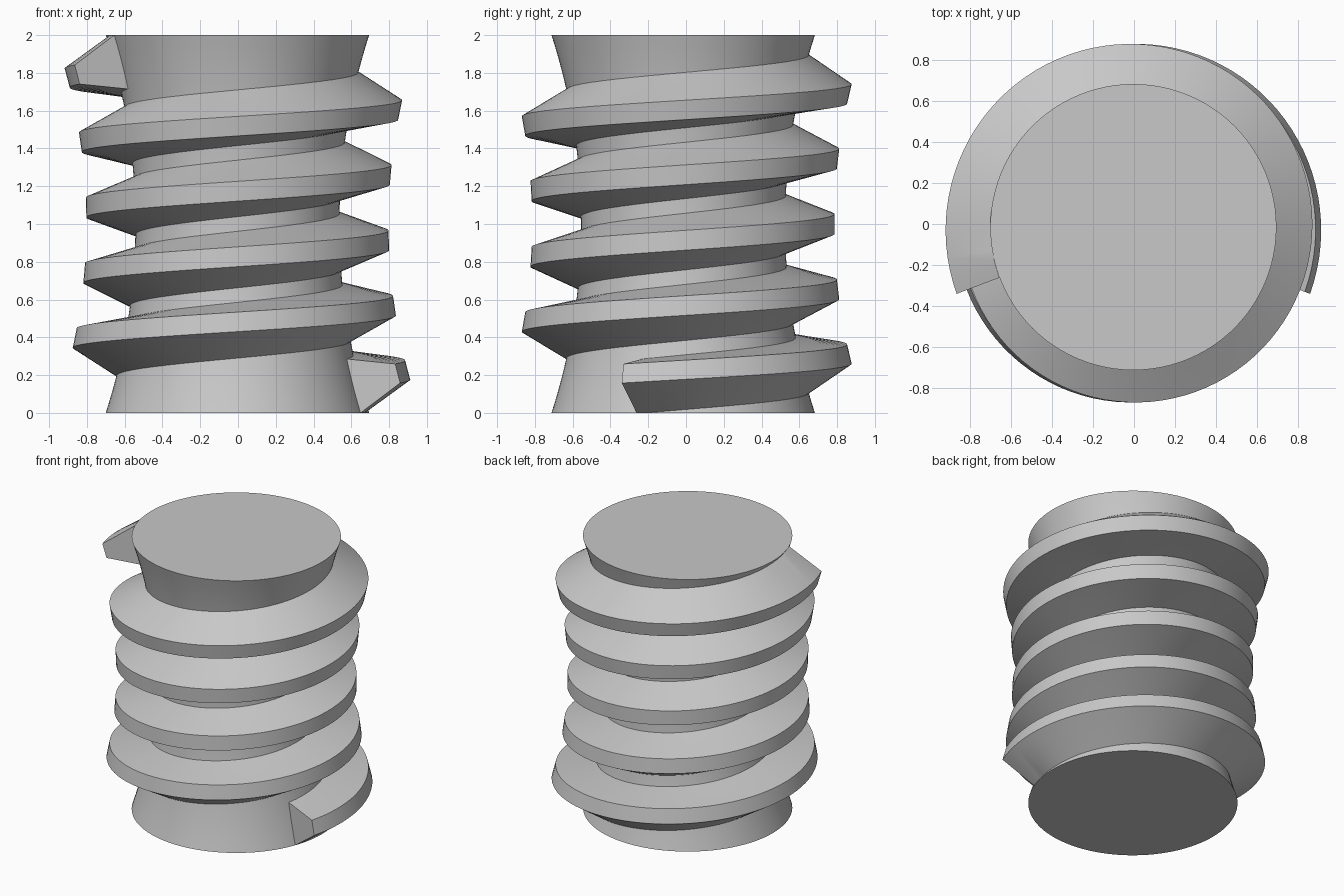
import bpy, bmesh, math

if "Cube" in bpy.data.objects:
    bpy.data.objects.remove(bpy.data.objects["Cube"])

CX, CY = -0.003, -0.015      # worm axis
GEAR_R, GEAR_Z = 3.80, 1.0   # centre of the mating wheel, seen in the axial plane
ROOT, CREST = 3.26, 3.00     # wheel radii touching the worm root and crest
SEG = 96                     # sides per turn

steel = bpy.data.materials.new("steel_grey")
steel.diffuse_color = (0.58, 0.58, 0.58, 1)
steel.use_nodes = True
steel.node_tree.nodes["Principled BSDF"].inputs["Base Color"].default_value = steel.diffuse_color


def finish(name, bm):
    bmesh.ops.recalc_face_normals(bm, faces=bm.faces)
    mesh = bpy.data.meshes.new(name)
    bm.to_mesh(mesh)
    bm.free()
    mesh.materials.append(steel)
    obj = bpy.data.objects.new(name, mesh)
    bpy.context.collection.objects.link(obj)
    bpy.ops.object.select_all(action='DESELECT')
    obj.select_set(True)
    bpy.context.view_layer.objects.active = obj
    bpy.ops.object.shade_smooth_by_angle(angle=math.radians(25))
    return obj


def place(bm, r, angle, z):
    return bm.verts.new((CX + r * math.cos(angle), CY + r * math.sin(angle), z))


def bridge(bm, a, b):
    n = len(a)
    for i in range(n):
        j = (i + 1) % n
        bm.faces.new((a[i], a[j], b[j], b[i]))


# Hourglass core: a concave arc turned about the axis
bm = bmesh.new()
rings = []
for k in range(33):
    z = 2 * k / 32
    r = GEAR_R - math.sqrt(ROOT ** 2 - (z - GEAR_Z) ** 2)
    rings.append([place(bm, r, 2 * math.pi * i / SEG, z) for i in range(SEG)])
for a, b in zip(rings, rings[1:]):
    bridge(bm, a, b)
bm.faces.new(rings[0])
bm.faces.new(rings[-1])
finish("worm_core", bm)

# Helical thread: a trapezoid tooth swinging about the wheel centre as it winds up
HALF_CREST, HALF_ROOT, SWING = 0.0175, 0.046, 0.267
INNER = ROOT + 0.03          # sink the tooth slightly into the core
half_inner = HALF_CREST + (HALF_ROOT - HALF_CREST) * (INNER - CREST) / (ROOT - CREST)
tooth = [(INNER, -half_inner), (ROOT, -HALF_ROOT), (CREST, -HALF_CREST),
         (CREST, HALF_CREST), (ROOT, HALF_ROOT), (INNER, half_inner)]
start, end = math.radians(-20.7), math.radians(4 * 360 + 200.7)
steps = int((end - start) / (2 * math.pi) * SEG)

bm = bmesh.new()
sections = []
for k in range(steps + 1):
    t = k / steps
    mid = SWING * (2 * t - 1)
    section = []
    for rad, off in tooth:
        z = GEAR_Z + rad * math.sin(mid + off)
        r = GEAR_R - rad * math.cos(mid + off)
        section.append(place(bm, r, start + t * (end - start), min(max(z, 0.001), 1.999)))
    sections.append(section)
for a, b in zip(sections, sections[1:]):
    bridge(bm, a, b)
bm.faces.new(sections[0])
bm.faces.new(sections[-1])
finish("worm_thread", bm)
